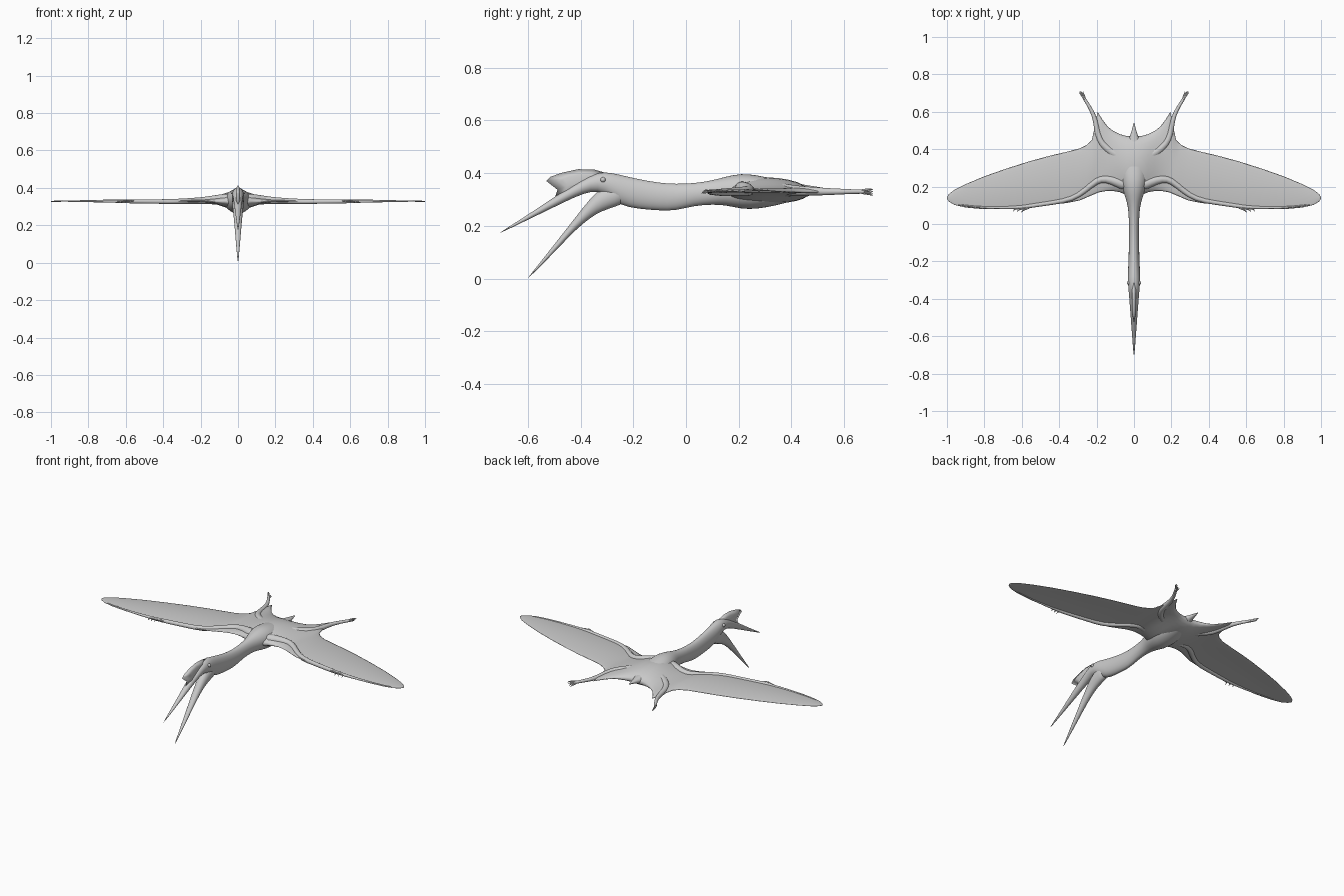
import bpy, bmesh, math
from mathutils import Vector

cube = bpy.data.objects.get("Cube")
if cube:
    bpy.data.objects.remove(cube, do_unlink=True)

GREY = (0.6, 0.6, 0.6, 1)
skin = bpy.data.materials.new("pale grey skin")
skin.use_nodes = True
skin.diffuse_color = GREY
skin.node_tree.nodes["Principled BSDF"].inputs["Base Color"].default_value = GREY
MID = 0.33  # height of the wing plane


def finish(name, bm, mirror=False, smooth_levels=1):
    """Turn a bmesh into a smooth shaded, optionally mirrored, object."""
    bmesh.ops.recalc_face_normals(bm, faces=bm.faces)
    mesh = bpy.data.meshes.new(name)
    bm.to_mesh(mesh)
    bm.free()
    for poly in mesh.polygons:
        poly.use_smooth = True
    mesh.materials.append(skin)
    obj = bpy.data.objects.new(name, mesh)
    bpy.context.collection.objects.link(obj)
    if mirror:
        obj.modifiers.new("both sides", 'MIRROR')
    if smooth_levels:
        obj.modifiers.new("soften", 'SUBSURF').levels = smooth_levels
        obj.modifiers["soften"].render_levels = smooth_levels
    return obj


def bridge(bm, rings):
    """Skin a list of rings of points and close both ends."""
    loops = [[bm.verts.new(p) for p in ring] for ring in rings]
    n = len(loops[0])
    for a, b in zip(loops, loops[1:]):
        for i in range(n):
            j = (i + 1) % n
            bm.faces.new((a[i], a[j], b[j], b[i]))
    bm.faces.new(loops[0])
    bm.faces.new(loops[-1])


def angles(n):
    return [math.tau * i / n for i in range(n)]


def body_loft(name, sections):
    """Sections are (y, bottom, top, half width)."""
    bm = bmesh.new()
    bridge(bm, [[(w * math.cos(a), y, (lo + hi) / 2 + (hi - lo) / 2 * math.sin(a))
                 for a in angles(16)] for y, lo, hi, w in sections])
    return finish(name, bm)


def limb(bm, path, sides=10, flat=1.0):
    """Path points are (x, y, z offset from the wing plane, radius)."""
    pts = [Vector((x, y, MID + z)) for x, y, z, r in path]
    rings = []
    for i, p in enumerate(pts):
        along = pts[min(i + 1, len(pts) - 1)] - pts[max(i - 1, 0)]
        turn = along.to_track_quat('Y', 'Z')
        r = path[i][3]
        rings.append([p + turn @ Vector((r * math.cos(a), 0, flat * r * math.sin(a)))
                      for a in angles(sides)])
    bridge(bm, rings)


# Upper beak, skull, neck, torso and tail in one skin
body_loft("body", [
    (-.71, .17, .173, .002), (-.6, .223, .242, .01), (-.5, .271, .31, .018),
    (-.42, .31, .36, .024), (-.36, .332, .395, .029), (-.31, .325, .408, .034),
    (-.25, .275, .395, .033), (-.18, .263, .378, .029), (-.1, .257, .364, .028),
    (-.04, .256, .36, .027), (.03, .276, .362, .028), (.1, .28, .373, .033),
    (.15, .278, .388, .05), (.21, .262, .401, .07), (.27, .262, .394, .077),
    (.34, .276, .378, .07), (.41, .294, .363, .05), (.46, .315, .355, .026),
    (.5, .329, .348, .011), (.545, .338, .341, .002)])

# Lower beak, hanging open
body_loft("lower_jaw", [
    (-.6, 0, .003, .002), (-.55, .049, .066, .007), (-.48, .12, .155, .014),
    (-.42, .184, .232, .02), (-.36, .233, .31, .026), (-.32, .255, .345, .03),
    (-.27, .272, .36, .031), (-.23, .285, .36, .027)])

# Thin head crest with a notched rear-facing point
outline = [(-.5, .3), (-.488, .337), (-.53, .37), (-.515, .386), (-.47, .402),
           (-.41, .415), (-.35, .414), (-.3, .4), (-.32, .36), (-.42, .33)]
bm = bmesh.new()
centre = Vector((0, -.4, .37))
rim = [bm.verts.new((0, y, z)) for y, z in outline]
for side in (-1, 1):
    inner = [bm.verts.new(v.co.lerp(centre, .45) + Vector((side * .012, 0, 0))) for v in rim]
    for i in range(len(rim)):
        j = (i + 1) % len(rim)
        bm.faces.new((rim[i], rim[j], inner[j], inner[i]))
    bm.faces.new(inner)
finish("head_crest", bm, smooth_levels=0)

# Eyes
bm = bmesh.new()
bmesh.ops.create_uvsphere(bm, u_segments=12, v_segments=8, radius=.01)
bmesh.ops.translate(bm, verts=bm.verts, vec=(.029, -.315, .375))
finish("eyes", bm, mirror=True, smooth_levels=0)

# Wing membranes: (x, leading y, trailing y, half thickness)
STATIONS = [
    (0, .14, .47, .05), (.04, .155, .47, .046), (.075, .17, .48, .036),
    (.11, .176, .497, .024), (.14, .177, .52, .016), (.17, .173, .56, .011),
    (.195, .167, .6, .009), (.21, .16, .52, .008), (.225, .154, .45, .008),
    (.25, .143, .425, .007), (.29, .126, .404, .006), (.36, .112, .386, .005),
    (.45, .103, .365, .005), (.56, .086, .335, .004), (.68, .079, .297, .004),
    (.8, .079, .255, .003), (.9, .088, .213, .003), (.96, .102, .183, .003),
    (.99, .12, .16, .003), (1, .136, .144, .002)]
STEPS = 12
bm = bmesh.new()
rings = []
for x, front, back, thick in STATIONS:
    ring = []
    for a in angles(2 * STEPS):
        u = (1 - math.cos(a)) / 2
        camber = .006 * math.sin(math.pi * u) * min(1, (1 - x) * 3)
        ring.append((x, front + (back - front) * u, MID - .002 + camber + thick * math.sin(a)))
    rings.append(ring)
bridge(bm, rings)
bm.faces.ensure_lookup_table()
root = [f for f in bm.faces if all(abs(v.co.x) < 1e-5 for v in f.verts)]
bmesh.ops.delete(bm, geom=root, context='FACES_ONLY')
finish("wing_membranes", bm, mirror=True, smooth_levels=0)

# Arms: upper arm swept back to the elbow, forearm, then the long wing finger
bm = bmesh.new()
limb(bm, [(.03, .2, .01, .035), (.09, .225, .01, .028), (.15, .243, .005, .022),
          (.2, .235, .002, .019), (.26, .18, 0, .016), (.33, .132, -.003, .015),
          (.43, .115, -.003, .012), (.55, .097, -.002, .012), (.6, .09, -.002, .01),
          (.7, .086, -.001, .007), (.85, .089, -.001, .005), (.95, .106, 0, .004)])
finish("arms", bm, mirror=True)

# Small clawed fingers at the wing knuckle
bm = bmesh.new()
for k in range(3):
    reach = .59 + .022 * k
    limb(bm, [(.55, .092, 0, .006), (reach - .01, .078 + .003 * k, .004, .005),
              (reach + .012, .07 + .003 * k, .004 - .004 * k, .004),
              (reach + .008, .058 + .003 * k, -.008, .001)], sides=6)
finish("hand_claws", bm, mirror=True)

# Legs trailing behind
bm = bmesh.new()
limb(bm, [(.03, .34, .005, .036), (.09, .365, .006, .028), (.15, .405, .004, .022),
          (.188, .45, .002, .019), (.2, .52, 0, .015), (.213, .58, 0, .012),
          (.24, .63, 0, .009), (.262, .665, 0, .009), (.272, .68, 0, .007)])
finish("legs", bm, mirror=True)

# Toes spread from each foot
bm = bmesh.new()
for k in range(4):
    s = k - 1.5
    limb(bm, [(.258, .658, .002 * s, .006), (.272 + .004 * s, .685, .005 * s, .005),
              (.28 + .006 * s, .698, .007 * s, .004),
              (.282 + .006 * s, .711, .007 * s - .004, .001)], sides=6)
finish("toes", bm, mirror=True)
